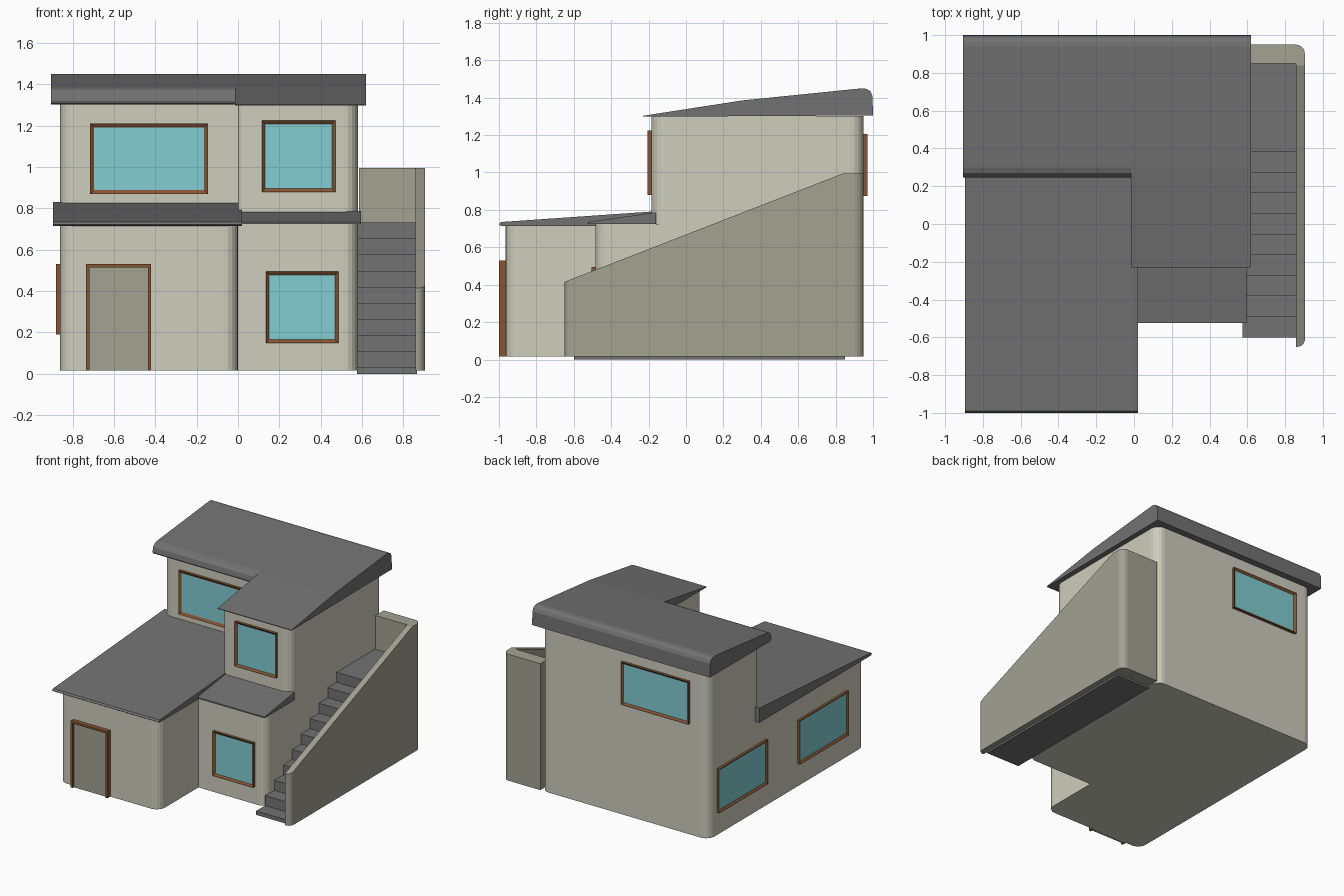
import bpy, bmesh, math
from mathutils import Vector, Matrix

cube = bpy.data.objects.get("Cube")
if cube:
    bpy.data.objects.remove(cube, do_unlink=True)


def material(name, r, g, b):
    m = bpy.data.materials.new(name)
    m.use_nodes = True
    m.diffuse_color = (r, g, b, 1)
    bsdf = next(n for n in m.node_tree.nodes if n.type == 'BSDF_PRINCIPLED')
    bsdf.inputs["Base Color"].default_value = (r, g, b, 1)
    return m


WALL = material("pale_plaster", 0.61, 0.61, 0.51)
TRIM = material("dark_plaster", 0.36, 0.36, 0.29)
ROOF = material("roof_grey", 0.17, 0.17, 0.17)
WOOD = material("brown_wood", 0.24, 0.09, 0.032)
GLASS = material("window_glass", 0.22, 0.61, 0.64)


def finish(bm, name, *mats):
    bmesh.ops.recalc_face_normals(bm, faces=bm.faces)
    mesh = bpy.data.meshes.new(name)
    bm.to_mesh(mesh)
    bm.free()
    for m in mats:
        mesh.materials.append(m)
    obj = bpy.data.objects.new(name, mesh)
    bpy.context.collection.objects.link(obj)
    return obj


def prism(points, push):
    """Extrude a closed 3D outline along a vector."""
    bm = bmesh.new()
    face = bm.faces.new([bm.verts.new(p) for p in points])
    new = bmesh.ops.extrude_face_region(bm, geom=[face], use_keep_orig=True)
    verts = [g for g in new["geom"] if isinstance(g, bmesh.types.BMVert)]
    bmesh.ops.translate(bm, verts=verts, vec=push)
    return bm


def rounded(corners, z, steps=5):
    """Outline from (x, y, radius) corners, with right angles rounded off."""
    out = []
    for i, (x, y, r) in enumerate(corners):
        p = Vector((x, y, z))
        if not r:
            out.append(p)
            continue
        a = (Vector((*corners[i - 1][:2], z)) - p).normalized() * r
        b = (Vector((*corners[(i + 1) % len(corners)][:2], z)) - p).normalized() * r
        for k in range(steps + 1):
            t = math.pi / 2 * k / steps
            out.append(p + a * (1 - math.sin(t)) + b * (1 - math.cos(t)))
    return out


def side_profile(name, profile, x0, x1, mat):
    """A (y, z) profile carried across from x0 to x1."""
    bm = prism([(x0, y, z) for y, z in profile], (x1 - x0, 0, 0))
    return finish(bm, name, mat)


# House walls
R = 0.07
lower = [(-.86, -.965, R), (0, -.965, R), (0, -.485, 0),
         (.58, -.485, R), (.58, .95, R), (-.86, .95, R)]
upper = [(-.86, .31, R), (0, .31, 0), (0, -.185, .03),
         (.58, -.185, R), (.58, .95, R), (-.86, .95, R)]
finish(prism(rounded(lower, .015), (0, 0, .71)), "lower_walls", WALL)
finish(prism(rounded(upper, .725), (0, 0, .578)), "upper_walls", WALL)

# Roofs
back = [(.94, 1.45), (.965, 1.447), (.985, 1.435), (.997, 1.41), (1, 1.305)]
side_profile("upper_roof_right", [(-.23, 1.298), (-.23, 1.303), (.3, 1.385)] + back,
             -.015, .62, ROOF)
side_profile("upper_roof_left", [(.27, 1.303), (.25, 1.308), (.245, 1.32), (.252, 1.355),
                                 (.27, 1.375), (.3, 1.385)] + back, -.905, -.015, ROOF)
side_profile("lower_roof_left", [(-.99, .715), (-1, .722), (-.99, .735), (.38, .83), (.38, .715)],
             -.895, .02, ROOF)
side_profile("lower_roof_right", [(-.525, .725), (-.525, .735), (-.16, .787), (-.16, .725)],
             -.01, .595, ROOF)

# Outside stairs, one solid stepped block
STEPS, RISE, RUN = 10, .078, .109
outline = [(-.6, 0)]
for i in range(STEPS):
    y, z = -.6 + i * RUN, .03 + i * RISE
    outline += [(y, z), (y + RUN, z)]
outline[-1] = (.85, outline[-1][1])
outline.append((.85, 0))
side_profile("stairs", outline, .575, .865, ROOF)

# Stair wall, sliced along the slope of the stairs
bm = prism(rounded([(.858, -.65, 0), (.905, -.65, .04), (.905, .95, .05),
                    (.585, .95, 0), (.585, .85, 0), (.858, .85, 0)], .015), (0, 0, .98))
slope = Vector((0, 1.49, .58))
cut = bmesh.ops.bisect_plane(bm, geom=bm.verts[:] + bm.edges[:] + bm.faces[:],
                             plane_co=(0, -.65, .415),
                             plane_no=(0, -slope.z, slope.y), clear_outer=True)
rim = [e for e in bm.edges if e.is_boundary]
bmesh.ops.contextual_create(bm, geom=rim)
finish(bm, "stair_wall", TRIM)


# Windows: a box whose front face is inset and sunk to hold the glass
def window(name, centre, width, height, turn, border=.022, depth=.02):
    bm = bmesh.new()
    bmesh.ops.create_cube(bm, size=1)
    bmesh.ops.scale(bm, verts=bm.verts, vec=(width, depth * 2, height))
    bm.normal_update()
    front = min(bm.faces, key=lambda f: f.calc_center_median().y)
    bmesh.ops.inset_region(bm, faces=[front], thickness=border)
    bmesh.ops.translate(bm, verts=front.verts, vec=(0, .012, 0))
    front.material_index = 1
    bmesh.ops.transform(bm, verts=bm.verts, matrix=Matrix.Translation(centre)
                        @ Matrix.Rotation(math.radians(turn), 4, 'Z'))
    finish(bm, name, WOOD, GLASS)


window("upper_front_left_window", (-.43, .31, 1.04), .57, .34, 0, .028)
window("upper_front_right_window", (.293, -.185, 1.052), .355, .345, 0)
window("lower_front_window", (.31, -.485, .322), .35, .345, 0)
window("back_window", (-.41, .95, 1.04), .58, .33, 180)
for label, y in (("rear", .55), ("front", -.44)):
    window("side_window_" + label, (-.86, y, .36), .6, .34, -90)

# Door with an open-bottomed wooden frame
x0, x1, top, w, base = -.735, -.42, .53, .016, .015
frame = [(x0, base), (x0, top), (x1, top), (x1, base),
         (x1 - w, base), (x1 - w, top - w), (x0 + w, top - w), (x0 + w, base)]
finish(prism([(x, -1, z) for x, z in frame], (0, .04, 0)), "door_frame", WOOD)
panel = [(x0 + w, base), (x0 + w, top - w), (x1 - w, top - w), (x1 - w, base)]
finish(prism([(x, -.985, z) for x, z in panel], (0, .025, 0)), "door_panel", TRIM)
